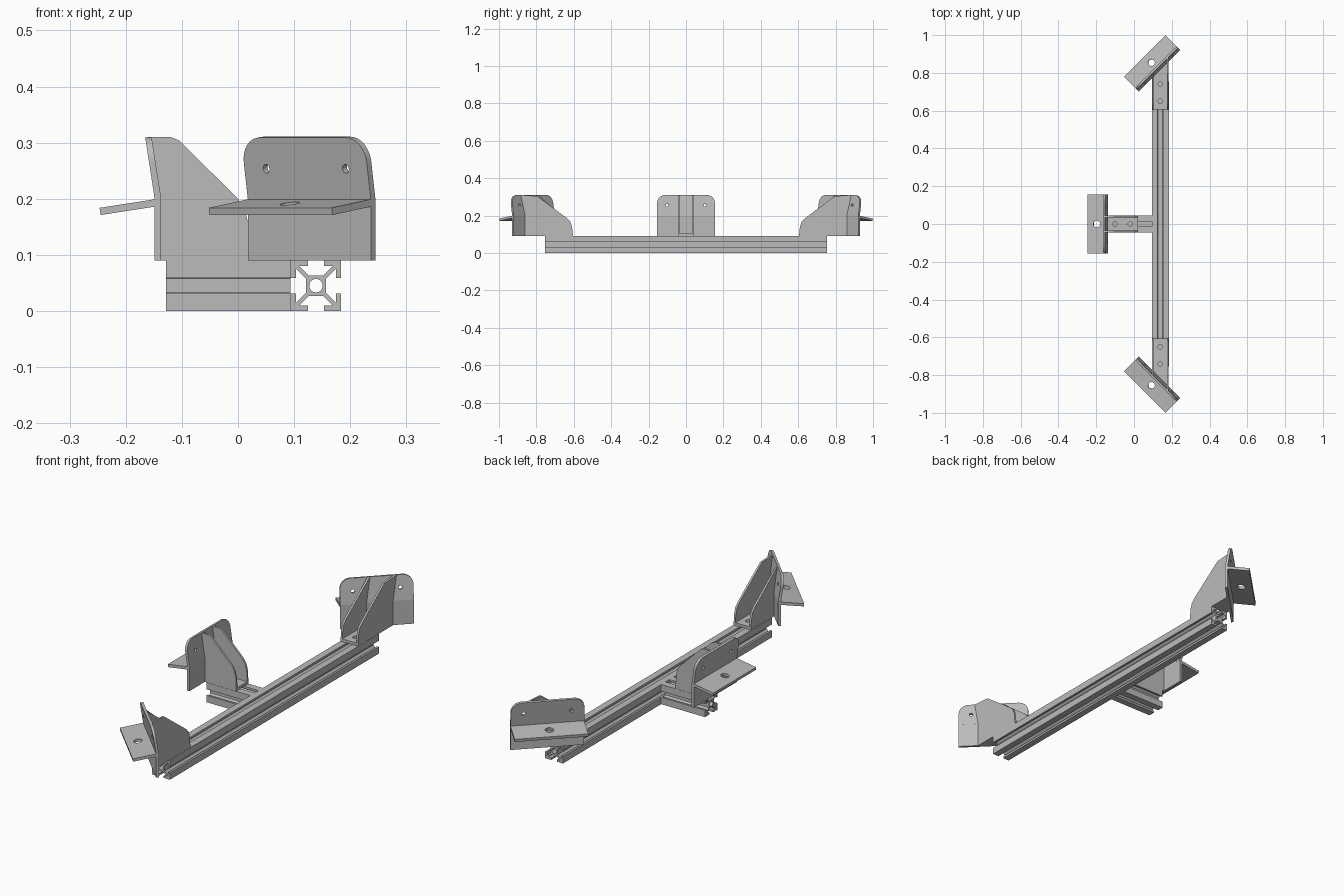
import bpy
import bmesh
from math import sin, cos, pi, radians, sqrt
from mathutils import Matrix, Vector

cube = bpy.data.objects.get("Cube")
if cube:
    bpy.data.objects.remove(cube)

# Single colour
grey = bpy.data.materials.new("aluminium_grey")
grey.use_nodes = True
colour = (0.5, 0.5, 0.5, 1)
grey.diffuse_color = colour
grey.node_tree.nodes["Principled BSDF"].inputs["Base Color"].default_value = colour

BASE = 0.09       # top of the beams
KINK = 0.2        # height where the back plate starts to lean
TOP = 0.31
HALF = 0.155      # half width of plate and shelf
TILT = radians(8.8)
FACE = -0.137     # inner face of the plate, in bracket space
BEAM_X = 0.139


def add_object(name, mesh):
    obj = bpy.data.objects.new(name, mesh)
    mesh.materials.clear()
    mesh.materials.append(grey)
    bpy.context.collection.objects.link(obj)
    return obj


def frame(origin, x, y):
    """Matrix placing a flat outline: its x and y directions, extruded along the normal."""
    x, y = Vector(x), Vector(y)
    m = Matrix((x, y, x.cross(y))).transposed().to_4x4()
    return Matrix.Translation(origin) @ m


def circle(cx, cy, r, n=24):
    return [(cx + r * cos(2 * pi * i / n), cy + r * sin(2 * pi * i / n)) for i in range(n)]


def slab(name, loops, thickness, matrix):
    """Extrude an outline, with further loops as holes."""
    curve = bpy.data.curves.new(name, 'CURVE')
    curve.dimensions = '2D'
    curve.fill_mode = 'BOTH'
    curve.extrude = thickness / 2
    for loop in loops:
        spline = curve.splines.new('POLY')
        spline.points.add(len(loop) - 1)
        spline.use_cyclic_u = True
        for point, (x, y) in zip(spline.points, loop):
            point.co = (x, y, 0, 1)
    temp = bpy.data.objects.new("temp", curve)
    bpy.context.collection.objects.link(temp)
    depsgraph = bpy.context.evaluated_depsgraph_get()
    mesh = bpy.data.meshes.new_from_object(temp.evaluated_get(depsgraph))
    bpy.data.objects.remove(temp)
    bpy.data.curves.remove(curve)
    mesh.transform(matrix)
    bm = bmesh.new()
    bm.from_mesh(mesh)
    bmesh.ops.remove_doubles(bm, verts=bm.verts, dist=0.00001)
    bmesh.ops.recalc_face_normals(bm, faces=bm.faces)
    for f in bm.faces:
        f.smooth = False
    bm.to_mesh(mesh)
    bm.free()
    return add_object(name, mesh)


def loft(name, loop_a, loop_b):
    """Solid between two matching outlines."""
    bm = bmesh.new()
    a = [bm.verts.new(p) for p in loop_a]
    b = [bm.verts.new(p) for p in loop_b]
    bm.faces.new(a)
    bm.faces.new(b)
    for i in range(len(a)):
        j = (i + 1) % len(a)
        bm.faces.new((a[i], a[j], b[j], b[i]))
    bmesh.ops.recalc_face_normals(bm, faces=bm.faces)
    mesh = bpy.data.meshes.new(name)
    bm.to_mesh(mesh)
    bm.free()
    return add_object(name, mesh)


# Slotted beams: one side of the section turned four times, with a round bore
def beam(name, length, matrix):
    h = 0.045
    side = [(-h, h), (-0.014, h), (-0.014, 0.0355), (-0.03, 0.0355), (-0.0125, 0.018)]
    side += [(-x, y) for x, y in reversed(side[1:])]
    outline = []
    for k in range(4):
        c, s = cos(k * pi / 2), -sin(k * pi / 2)
        outline += [(x * c - y * s, x * s + y * c) for x, y in side]
    slab(name, [outline, circle(0, 0, 0.012)], length, matrix)


beam("long_beam", 1.51, frame((BEAM_X, 0, 0.045), (1, 0, 0), (0, 0, 1)))
beam("cross_beam", 0.222, frame((-0.017, 0, 0.045), (0, 1, 0), (0, 0, 1)))


# Back plate with leaning rounded top, and the shelf square to the lean
def plate_and_shelf(tag, place):
    lower = [(-HALF, BASE), (HALF, BASE), (HALF, KINK), (-HALF, KINK)]
    slab(tag + "_lower_plate", [lower], 0.0115,
         place @ frame((FACE - 0.0057, 0, 0), (0, 1, 0), (0, 0, 1)))

    r, height = 0.045, 0.111
    upper = [(-HALF, -0.001), (HALF, -0.001)]
    for cx, start in ((HALF - r, 0), (r - HALF, pi / 2)):
        for i in range(9):
            t = start + i * pi / 16
            upper.append((cx + r * cos(t), height - r + r * sin(t)))
    holes = [circle(s * 0.1, 0.055, 0.008, 16) for s in (-1, 1)]
    slab(tag + "_upper_plate", [upper] + holes, 0.0115,
         place @ frame((FACE - 0.0057, 0, KINK), (0, 1, 0), (-sin(TILT), 0, cos(TILT))))

    shelf = [(-HALF, 0), (HALF, 0), (HALF, 0.102), (-HALF, 0.102)]
    slab(tag + "_shelf", [shelf, circle(0, 0.052, 0.018)], 0.013,
         place @ frame((-0.145, 0, 0.193), (0, 1, 0), (-cos(TILT), 0, -sin(TILT))))


# Foot plate and two ribs; to_world maps (along, across, z), end(across) meets the plate
def foot_and_ribs(tag, end, lean, edge, holes, to_world, matrix):
    def rib_loop(v):
        e = end(v)
        plate_side = [(e, BASE), (e, KINK), (e - lean, TOP)]
        return [to_world(u, v, z) for u, z in plate_side + edge]

    for name, v0, v1 in (("left", 0.035, 0.044), ("right", -0.044, -0.035)):
        loft(tag + "_" + name + "_rib", rib_loop(v0), rib_loop(v1))
    w, tip = 0.036, edge[-1][0]
    foot = [(end(-w), -w), (tip, -w), (tip, w), (end(w), w)]
    slab(tag + "_foot", [foot] + [circle(u, 0, 0.012, 16) for u in holes], 0.013, matrix)


# Middle bracket
plate_and_shelf("middle", Matrix())
edge = [(-0.12, TOP), (-0.105, 0.304), (0, 0.2), (0.012, 0.18), (0.02, 0.15), (0.022, BASE)]
foot_and_ribs("middle", lambda v: FACE, 0.017, edge, (-0.1, -0.02),
              lambda u, v, z: (u, v, z),
              frame((0, 0, BASE + 0.0065), (1, 0, 0), (0, 1, 0)))

# End brackets, turned 45 degrees but with ribs along the long beam
PX, PY = 0.232, 0.715
for tag, s in (("front", -1), ("back", 1)):
    place = Matrix.Translation((PX, s * PY, 0)) @ Matrix.Rotation(-s * pi / 4, 4, 'Z')
    plate_and_shelf(tag, place)
    edge = [(-0.795, 0.304), (-0.635, 0.185), (-0.618, 0.167), (-0.609, 0.14), (-0.605, BASE)]
    foot_and_ribs(tag, lambda v: PX - PY + FACE * sqrt(2) - (BEAM_X + v), 0.024,
                  edge, (-0.74, -0.65),
                  lambda u, v, z: (BEAM_X + v, -s * u, z),
                  frame((BEAM_X, 0, BASE + 0.0065), (0, -s, 0), (1, 0, 0)))
